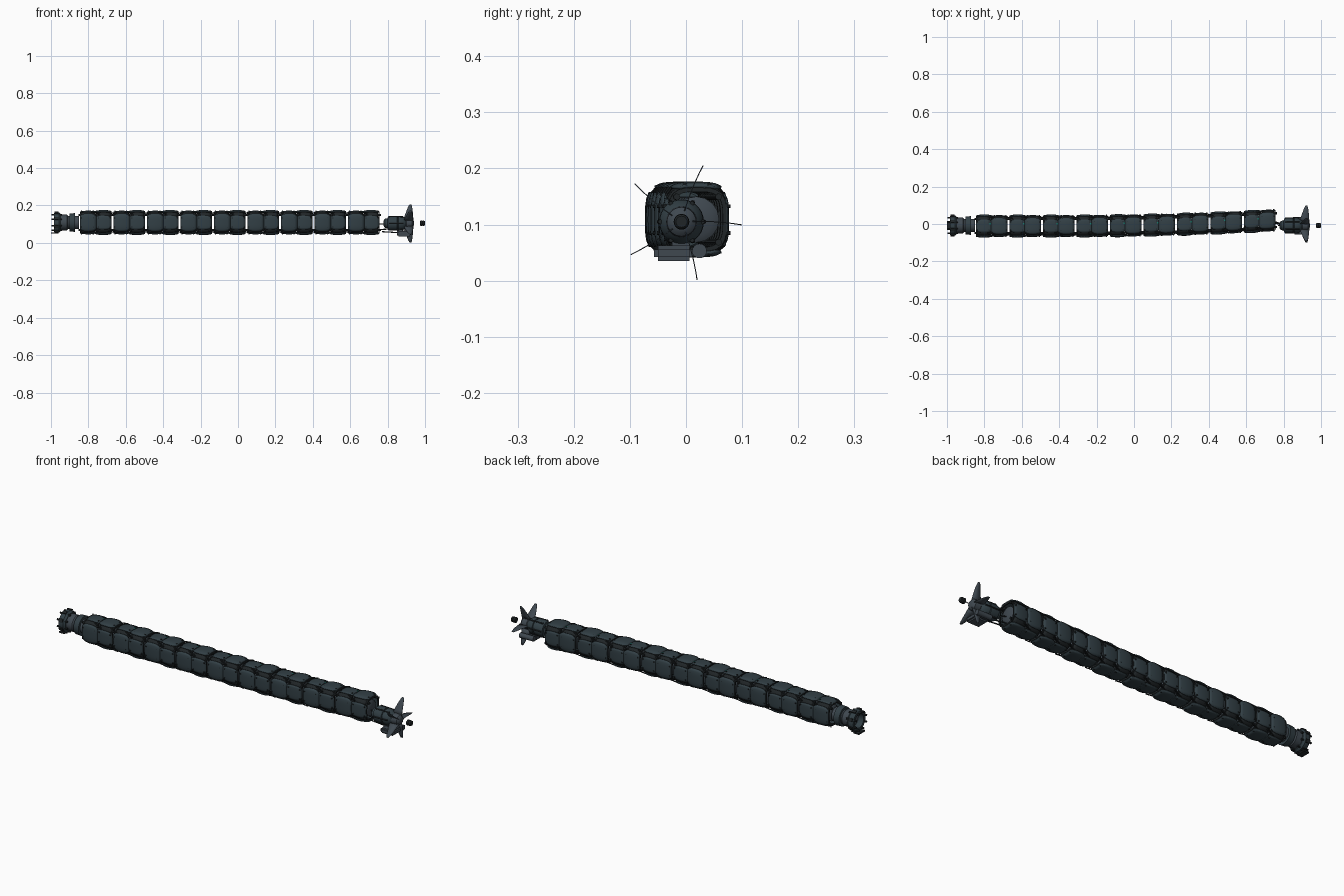
import bpy, bmesh, math
from mathutils import Matrix, Vector

if "Cube" in bpy.data.objects:
    bpy.data.objects.remove(bpy.data.objects["Cube"])

CZ = 0.109          # height of the body axis
PITCH = 0.0895      # length of one half-module
X0 = -0.85

def mat(name, c):
    m = bpy.data.materials.new(name)
    m.diffuse_color = (*c, 1)
    m.use_nodes = True
    m.node_tree.nodes["Principled BSDF"].inputs["Base Color"].default_value = m.diffuse_color
    return m

SLATE = mat("slate", (0.032, 0.05, 0.06))
STEEL = mat("steel", (0.05, 0.065, 0.08))
BLACK = mat("black", (0.014, 0.018, 0.02))
TEAL = mat("teal", (0.01, 0.2, 0.16))

def yc(x):
    return -0.011 + 0.031 * (max(0, x + 0.35) / 1.1) ** 2

def finish(bm, name, m, solid=0, angle=35):
    bmesh.ops.recalc_face_normals(bm, faces=bm.faces)
    me = bpy.data.meshes.new(name)
    bm.to_mesh(me)
    bm.free()
    me.materials.append(m)
    ob = bpy.data.objects.new(name, me)
    bpy.context.collection.objects.link(ob)
    if solid:
        s = ob.modifiers.new("thickness", 'SOLIDIFY')
        s.thickness = solid
        s.offset = 0
    bpy.ops.object.select_all(action='DESELECT')
    ob.select_set(True)
    bpy.context.view_layer.objects.active = ob
    bpy.ops.object.shade_smooth_by_angle(angle=math.radians(angle))
    return ob

def rod(bm, a, b, r, r2=None, n=12):
    a, b = Vector(a), Vector(b)
    d = b - a
    M = Matrix.Translation((a + b) / 2) @ d.to_track_quat('Z', 'Y').to_matrix().to_4x4()
    bmesh.ops.create_cone(bm, cap_ends=True, segments=n, radius1=r,
                          radius2=r if r2 is None else r2, depth=d.length, matrix=M)

def box(bm, c, s, rot=0):
    bmesh.ops.create_cube(bm, size=1, matrix=Matrix.Translation(c) @ Matrix.Rotation(rot, 4, 'X')
                          @ Matrix.Diagonal((*s, 1)))

def lathe(bm, prof, y, z, n=28, closed=False):
    rings = [[bm.verts.new((x, y + r * math.cos(6.28318531 * k / n), z + r * math.sin(6.28318531 * k / n)))
              for k in range(n)] for x, r in prof]
    pairs = list(zip(rings, rings[1:])) + ([(rings[-1], rings[0])] if closed else [])
    for p, q in pairs:
        for k in range(n):
            bm.faces.new((p[k], p[(k + 1) % n], q[(k + 1) % n], q[k]))
    if not closed:
        bm.faces.new(rings[0])
        bm.faces.new(rings[-1])

def section(x, t, k):
    # rounded-square cross-section
    c, s = math.cos(t), math.sin(t)
    r = (abs(c) ** 3.6 + abs(s) ** 3.6) ** (-1 / 3.6) * k
    return (x, yc(x) + 0.058 * r * c, CZ + 0.063 * r * s)

def panel(bm, xa, xb, ang, half, k, bulge, nx=6, nt=8):
    # barrel-curved armour plate with clipped corners
    g = []
    for i in range(nx + 1):
        u = 2 * i / nx - 1
        h = half * (1 - 0.22 * abs(u) ** 4)
        g.append([bm.verts.new(section(xa + (xb - xa) * i / nx, ang + h * (2 * j / nt - 1), k - bulge * u * u))
                  for j in range(nt + 1)])
    for i in range(nx):
        for j in range(nt):
            bm.faces.new((g[i][j], g[i + 1][j], g[i + 1][j + 1], g[i][j + 1]))

# armour plates, corner plates, ribs, inner drums and hardware of the body
plates, corners, ribs, drums, bolts, lights, rods = (bmesh.new() for _ in range(7))
for i in range(18):
    xa, xb = X0 + PITCH * i, X0 + PITCH * (i + 1)
    xm = (xa + xb) / 2
    odd = i % 2
    la = xa + (0.006 if odd == 1 and i == 0 else -0.003 if odd else 0.006)
    lb = xb - (0.006 if odd else -0.003)
    for q in range(4):
        ang = q * math.pi / 2
        main = (q % 2) == odd
        panel(plates, la, lb, ang, 0.70 if main else 0.58, 1.03 if main else 0.97, 0.09)
        panel(corners, xa + 0.012, xb - 0.012, ang + math.pi / 4, 0.27, 0.92, 0.05, 4, 4)
        # bolts at the plate ends
        for dx in (-0.031, 0.031):
            for da in (-0.38, 0.38):
                p = Vector(section(xm + dx, ang + da, 0.95))
                d = Vector((0, math.cos(ang), math.sin(ang)))
                rod(bolts, p - d * 0.003, p + d * 0.005, 0.0035, n=6)
        # diagonal tie rods joining the modules
        t = ang + math.pi / 4
        rod(rods, section(xa - 0.004, t, 0.78), section(xb + 0.004, t, 0.78), 0.006, n=8)
        # sloped strap across each corner
        if i < 17:
            rod(bolts, section(xb - 0.022, t - 0.12, 0.99), section(xb + 0.022, t + 0.12, 0.99), 0.003, n=6)
    lathe(drums, [(xa + 0.009, 0.03), (xa + 0.016, 0.041), (xb - 0.016, 0.041), (xb - 0.009, 0.03)], yc(xm), CZ, 16)
    if not odd:
        rod(drums, (xb - 0.02, yc(xb), CZ), (xb + 0.02, yc(xb), CZ), 0.03)
        box(lights, (xb, yc(xb) + 0.012, CZ + 0.059), (0.022, 0.008, 0.004))
    # ribs framing each half-module
    for x in (xa + 0.008, xb - 0.008):
        R = [[ribs.verts.new(section(x + dx, 2 * math.pi * k / 32, s)) for k in range(32)]
             for dx, s in ((-0.003, 0.78), (-0.003, 0.9), (0.003, 0.9), (0.003, 0.78))]
        for a in range(4):
            p, q2 = R[a], R[(a + 1) % 4]
            for k in range(32):
                ribs.faces.new((p[k], p[(k + 1) % 32], q2[(k + 1) % 32], q2[k]))
finish(plates, "armour_plates", SLATE, 0.005)
finish(corners, "corner_plates", BLACK, 0.004)
finish(ribs, "module_ribs", BLACK)
finish(drums, "inner_drums", STEEL)
finish(bolts, "bolts_and_straps", BLACK)
finish(lights, "accent_lights", TEAL)
finish(rods, "tie_rods", BLACK)

# front coupling: hollow flange, neck and collar
Y = -0.008
bm = bmesh.new()
lathe(bm, [(-0.985, 0.036), (-0.985, 0.05), (-0.978, 0.054), (-0.958, 0.054), (-0.948, 0.046),
           (-0.948, 0.034)], Y, CZ, 32, True)
finish(bm, "front_flange", SLATE)
bm = bmesh.new()
lathe(bm, [(-0.955, 0.03), (-0.955, 0.042), (-0.915, 0.042), (-0.908, 0.036), (-0.85, 0.036)], Y, CZ)
finish(bm, "neck", STEEL)
bm = bmesh.new()
lathe(bm, [(-0.902, 0.03), (-0.902, 0.048), (-0.872, 0.05), (-0.872, 0.03)], Y, CZ, 28, True)
finish(bm, "neck_collar", SLATE)
bm = bmesh.new()
for k in range(8):
    t = k * math.pi / 4 + 0.39
    c, s = math.cos(t), math.sin(t)
    rod(bm, (-0.998, Y + 0.045 * c, CZ + 0.045 * s), (-0.94, Y + 0.045 * c, CZ + 0.045 * s), 0.005, n=8)
    M = Matrix.Translation((-0.97, Y + 0.054 * c, CZ + 0.054 * s)) @ Matrix.Rotation(t, 4, 'X')
    bmesh.ops.create_cube(bm, size=1, matrix=M @ Matrix.Diagonal((0.022, 0.01, 0.016, 1)))
box(bm, (-0.985, Y, 0.053), (0.03, 0.05, 0.007))
finish(bm, "coupling_lugs", BLACK)

# tail motor
MZ, MY = 0.105, -0.008
bm = bmesh.new()
lathe(bm, [(0.778, 0.014), (0.785, 0.024), (0.8, 0.027), (0.802, 0.037), (0.812, 0.04), (0.85, 0.04),
           (0.852, 0.036), (0.856, 0.036), (0.858, 0.04), (0.88, 0.039), (0.892, 0.03), (0.9, 0.024)], MY, MZ)
finish(bm, "tail_motor", SLATE)
bm = bmesh.new()
for k in range(6):
    t = k * math.pi / 3
    c, s = math.cos(t), math.sin(t)
    rod(bm, (0.808, MY + 0.04 * c, MZ + 0.04 * s), (0.884, MY + 0.038 * c, MZ + 0.038 * s), 0.004, n=8)
finish(bm, "motor_ribs", BLACK)

# pod under the motor
bm = bmesh.new()
box(bm, (0.888, -0.022, 0.049), (0.075, 0.07, 0.027))
bmesh.ops.bevel(bm, geom=bm.edges[:], offset=0.007, segments=2, affect='EDGES')
rod(bm, (0.85, 0.024, 0.053), (0.93, 0.024, 0.053), 0.013, n=16)
box(bm, (0.865, -0.01, 0.065), (0.03, 0.03, 0.02))
finish(bm, "motor_pod", STEEL)
bm = bmesh.new()
rod(bm, (0.77, -0.008, 0.06), (0.855, -0.012, 0.055), 0.003, n=8)
rod(bm, (0.73, 0.012, 0.07), (0.805, -0.01, 0.074), 0.003, n=8)
rod(bm, (0.73, 0.02, 0.1), (0.79, 0.0, 0.1), 0.003, n=8)
finish(bm, "tail_cables", BLACK)

# fan hub and five swept fins
bm = bmesh.new()
lathe(bm, [(0.895, 0.024), (0.9, 0.028), (0.93, 0.026), (0.938, 0.018), (0.94, 0.01)], MY, MZ)
finish(bm, "fin_hub", STEEL)
bm = bmesh.new()
outline = [(0.02, 0.885, 0.938), (0.045, 0.892, 0.936), (0.07, 0.901, 0.934), (0.092, 0.909, 0.931), (0.1075, 0.917, 0.927)]
for k in range(5):
    t0 = math.radians(69 + 72 * k)
    prev = None
    for r, xa, xb in outline:
        t = t0 + 0.12 * (1 - r / 0.1075)
        row = [bm.verts.new((x, MY + r * math.cos(t), MZ + r * math.sin(t))) for x in (xa, (xa + xb) / 2, xb)]
        if prev:
            for j in range(2):
                bm.faces.new((prev[j], prev[j + 1], row[j + 1], row[j]))
        prev = row
finish(bm, "tail_fins", STEEL, 0.0018)

# detached end cap
bm = bmesh.new()
lathe(bm, [(0.973, 0.01), (0.976, 0.014), (0.985, 0.014), (0.987, 0.012), (0.989, 0.014),
           (0.997, 0.013), (1.0, 0.01)], MY, MZ, 20)
finish(bm, "end_cap", BLACK)
